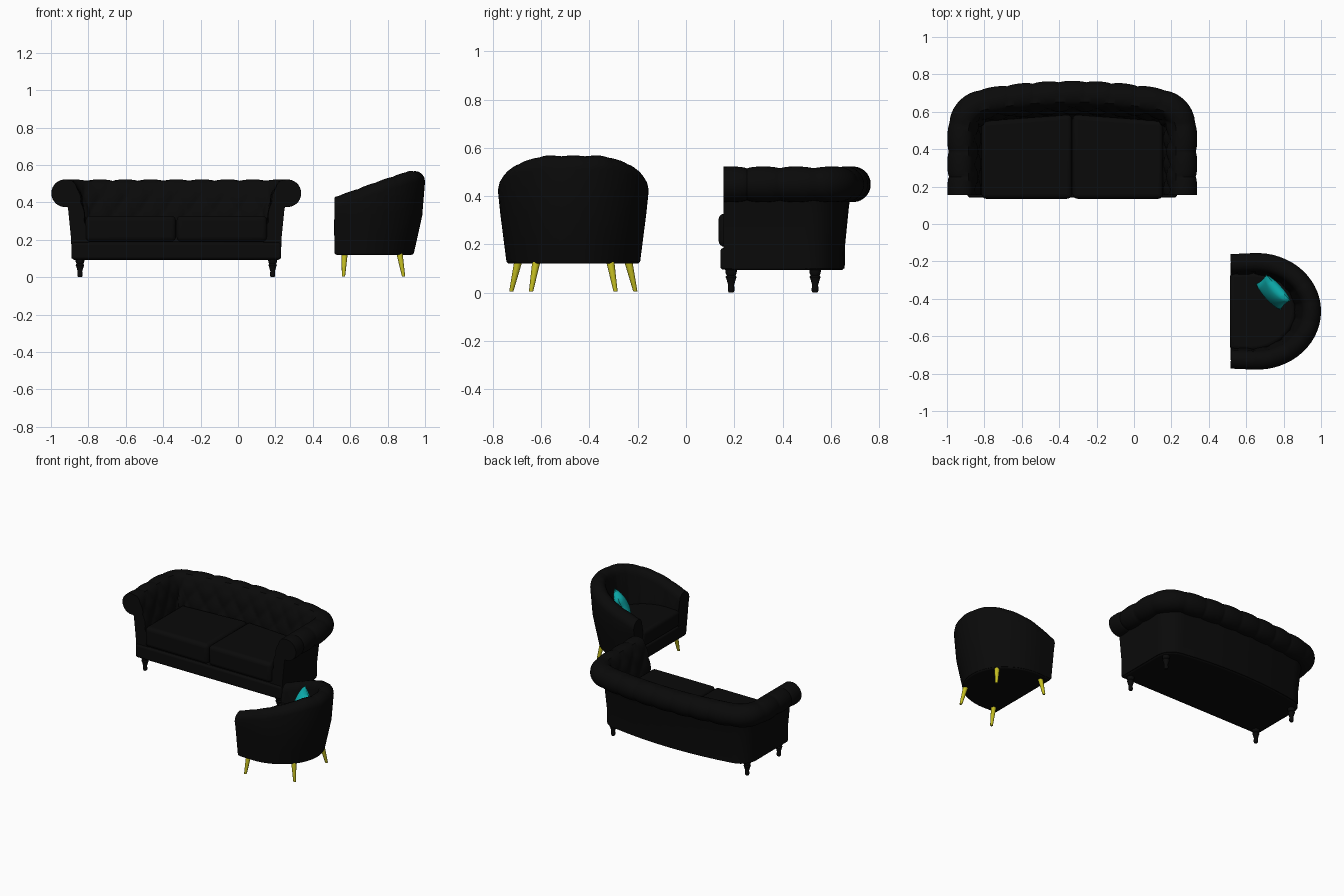
import bpy, bmesh
from math import sin, cos, pi, radians
from mathutils import Vector, Matrix

if "Cube" in bpy.data.objects:
    bpy.data.objects.remove(bpy.data.objects["Cube"])


def material(name, rgb):
    m = bpy.data.materials.new(name)
    m.use_nodes = True
    m.diffuse_color = (*rgb, 1)
    m.node_tree.nodes["Principled BSDF"].inputs["Base Color"].default_value = (*rgb, 1)
    return m


black = material("black upholstery", (0.003, 0.003, 0.003))
gold = material("gold metal", (0.56, 0.52, 0.015))
teal = material("teal fabric", (0.004, 0.45, 0.45))


def finish(name, bm, mat, bevel=0, angle=40):
    """Turn a bmesh into a smooth-shaded object."""
    bmesh.ops.recalc_face_normals(bm, faces=bm.faces)
    mesh = bpy.data.meshes.new(name)
    bm.to_mesh(mesh)
    bm.free()
    ob = bpy.data.objects.new(name, mesh)
    bpy.context.collection.objects.link(ob)
    mesh.materials.append(mat)
    if bevel:
        mod = ob.modifiers.new("soft edge", "BEVEL")
        mod.width, mod.segments, mod.limit_method = bevel, 4, "ANGLE"
    bpy.ops.object.select_all(action="DESELECT")
    ob.select_set(True)
    bpy.context.view_layer.objects.active = ob
    bpy.ops.object.shade_smooth_by_angle(angle=radians(angle))
    return ob


def resample(points, count):
    """Even (position, outward normal, distance from the middle) along a path."""
    pts = [Vector(p) for p in points]
    lens = [(b - a).length for a, b in zip(pts, pts[1:])]
    total, out = sum(lens), []
    for i in range(count + 1):
        want, k = total * i / count, 0
        s = want
        while k < len(lens) - 1 and s > lens[k]:
            s -= lens[k]
            k += 1
        out.append((pts[k].lerp(pts[k + 1], min(s / lens[k], 1)), want - total / 2))
    result = []
    for i, (p, s) in enumerate(out):
        t = (out[min(i + 1, count)][0] - out[max(i - 1, 0)][0]).normalized()
        result.append((p, Vector((t.y, -t.x)), s))
    return result


def sweep(name, path, profile, mat):
    """Closed section of (outward offset, height) carried along a path."""
    bm = bmesh.new()
    rings = []
    for p, n, s in path:
        rings.append([bm.verts.new((*(p + n * d), z)) for d, z in profile(p, n, s)])
    for a, b in zip(rings, rings[1:]):
        for i in range(len(a)):
            j = (i + 1) % len(a)
            bm.faces.new((a[i], a[j], b[j], b[i]))
    bm.faces.new(rings[0])
    bm.faces.new(rings[-1])
    return finish(name, bm, mat)


def prism(name, points, z0, z1, mat, bevel):
    bm = bmesh.new()
    face = bm.faces.new([bm.verts.new((*p, z0)) for p in points])
    top = bmesh.ops.extrude_face_region(bm, geom=[face])["geom"]
    verts = [g for g in top if isinstance(g, bmesh.types.BMVert)]
    bmesh.ops.translate(bm, verts=verts, vec=(0, 0, z1 - z0))
    return finish(name, bm, mat, bevel)


def turned(name, foot, head, profile, mat, sides=16):
    """Round leg from foot to head; profile holds (fraction, radius)."""
    bm = bmesh.new()
    foot, head = Vector(foot), Vector(head)
    rings = []
    for f, r in profile:
        c = foot.lerp(head, f)
        rings.append([bm.verts.new(c + Vector((r * cos(a), r * sin(a), 0)))
                      for a in (2 * pi * k / sides for k in range(sides))])
    for a, b in zip(rings, rings[1:]):
        for i in range(sides):
            j = (i + 1) % sides
            bm.faces.new((a[i], a[j], b[j], b[i]))
    bm.faces.new(rings[0])
    bm.faces.new(rings[-1])
    return finish(name, bm, mat)


# Sofa outline: straight arms, round corners, gently bowed back
CX = -0.33
half = [(0.56, 0.155), (0.56, 0.50)]
half += [(0.44 + 0.12 * cos(radians(a)), 0.50 + 0.12 * sin(radians(a))) for a in range(10, 81, 10)]
half += [(x, 0.618 + 0.04 * (1 - (x / 0.461) ** 2)) for x in (0.35, 0.25, 0.15, 0.05)]
outline = [(CX + x, y) for x, y in half] + [(CX - x, y) for x, y in reversed(half)]
sofa_path = resample(outline, 220)
TUFT = 0.135


def sofa_section(p, n, s):
    a = pi * s / TUFT
    lobe = 1 - 0.13 * (1 - abs(cos(a)) ** 0.5)
    pts = [(0, 0.10), (0.002, 0.2), (0.012, 0.3), (0.018, 0.36)]
    # Rolled top, pinched between the lobes
    for k in range(17):
        t = radians(-100 + k * 200 / 16)
        r = 0.074 * lobe
        pts.append((0.034 + r * cos(t), 0.449 + r * sin(t)))
    # Diamond-tufted inner face
    for k in range(18):
        f = k / 17
        z = 0.515 - 0.33 * f
        b = pi * (z - 0.52) / 0.17
        puff = 0.016 * abs(cos(a + b) * cos(a - b)) ** 0.5 * min(1, 5 * f)
        pts.append((-0.005 - 0.075 * f ** 0.6 - puff, z))
    pts.append((-0.085, 0.10))
    return pts


sweep("sofa_back_and_arms", sofa_path, sofa_section, black)
prism("sofa_base", [p - n * 0.004 for p, n, s in sofa_path[::4]], 0.093, 0.19, black, 0.012)
prism("sofa_front_rail", [(CX - 0.56, 0.142), (CX + 0.56, 0.142), (CX + 0.56, 0.2), (CX - 0.56, 0.2)],
      0.095, 0.185, black, 0.014)

# Two seat cushions
for side, label in ((-1, "right"), (1, "left")):
    x0, x1 = CX + side * 0.002, CX + side * 0.485
    prism("sofa_cushion_" + label, [(x0, 0.135), (x1, 0.135), (x1, 0.55), (x0, 0.585)],
          0.19, 0.328, black, 0.025)

# Turned sofa legs
spindle = [(0, 0.010), (0.08, 0.014), (0.2, 0.014), (0.3, 0.012), (0.55, 0.019), (0.65, 0.023),
           (0.72, 0.018), (0.78, 0.022), (0.9, 0.024), (1, 0.024)]
for side, label in ((-1, "right"), (1, "left")):
    for y, end in ((0.187, "front"), (0.535, "back")):
        x = CX + side * 0.515
        turned(f"sofa_leg_{end}_{label}", (x, y, 0), (x, y, 0.10), spindle, black)

# Tub chair shell, facing -x, with a rim that rises to the back
CY = -0.467
tub = [(0.517, CY - 0.272)]
tub += [(0.63 + 0.31 * cos(radians(a)), CY + 0.277 * sin(radians(a))) for a in range(-90, 91, 6)]
tub += [(0.517, CY + 0.272)]
tub_path = resample(tub, 120)


def tub_section(p, n, s):
    flare = 0.034 + 0.026 * max(n.x, 0)
    h = min(0.43 + 0.35 * (p.x - 0.517), 0.568)
    h -= 0.004 * (1 - abs(cos(pi * s / 0.1)) ** 0.5)
    puff = 0.010 * abs(cos(pi * s / 0.1)) ** 0.5
    rim = [(0, 0.055), (-0.004, 0.035), (-0.016, 0.016), (-0.034, 0.004), (-0.055, 0),
           (-0.078, 0.008), (-0.094, 0.025), (-0.10, 0.05)]
    pts = [(0, 0.128), (flare * 0.35, 0.22), (flare * 0.75, 0.33)]
    pts += [(flare + d, h - drop) for d, drop in rim]
    pts += [(-0.066 - puff, 0.34), (-0.075 - puff, 0.28), (-0.08, 0.13)]
    return pts


sweep("chair_shell", tub_path, tub_section, black)
prism("chair_base", [p - n * 0.002 for p, n, s in tub_path[::3]], 0.12, 0.21, black, 0.01)
prism("chair_cushion", [p - n * 0.068 - Vector((0.008, 0)) for p, n, s in tub_path[::3]],
      0.212, 0.32, black, 0.022)

# Splayed tapered chair legs
taper = [(0, 0.008), (0.03, 0.009), (1, 0.017)]
for side, label in ((-1, "left"), (1, "right")):
    turned("chair_leg_front_" + label, (0.564, CY + side * 0.257, 0.005),
           (0.57, CY + side * 0.228, 0.13), taper, gold)
    turned("chair_leg_back_" + label, (0.885, CY + side * 0.175, 0.005),
           (0.863, CY + side * 0.153, 0.13), taper, gold)

# Throw pillow leaning into the corner of the chair
bm = bmesh.new()
bmesh.ops.create_grid(bm, x_segments=14, y_segments=14, size=1)
front = bmesh.ops.duplicate(bm, geom=bm.faces[:])["geom"]
upper = {g for g in front if isinstance(g, bmesh.types.BMVert)}
for v in bm.verts:
    u, w = v.co.x, v.co.y
    puff = 0.042 * max(0, (1 - u * u) * (1 - w * w)) ** 0.45
    v.co = (0.096 * u * (1 - 0.08 * (1 - w * w)), 0.09 * w * (1 - 0.08 * (1 - u * u)),
            puff if v in upper else -puff)
bmesh.ops.remove_doubles(bm, verts=bm.verts, dist=0.0005)
bmesh.ops.transform(bm, verts=bm.verts, matrix=Matrix.Translation((0.745, -0.365, 0.405))
                    @ Matrix.Rotation(radians(-47), 4, "Z") @ Matrix.Rotation(radians(66), 4, "X"))
finish("throw_pillow", bm, teal, angle=60)
